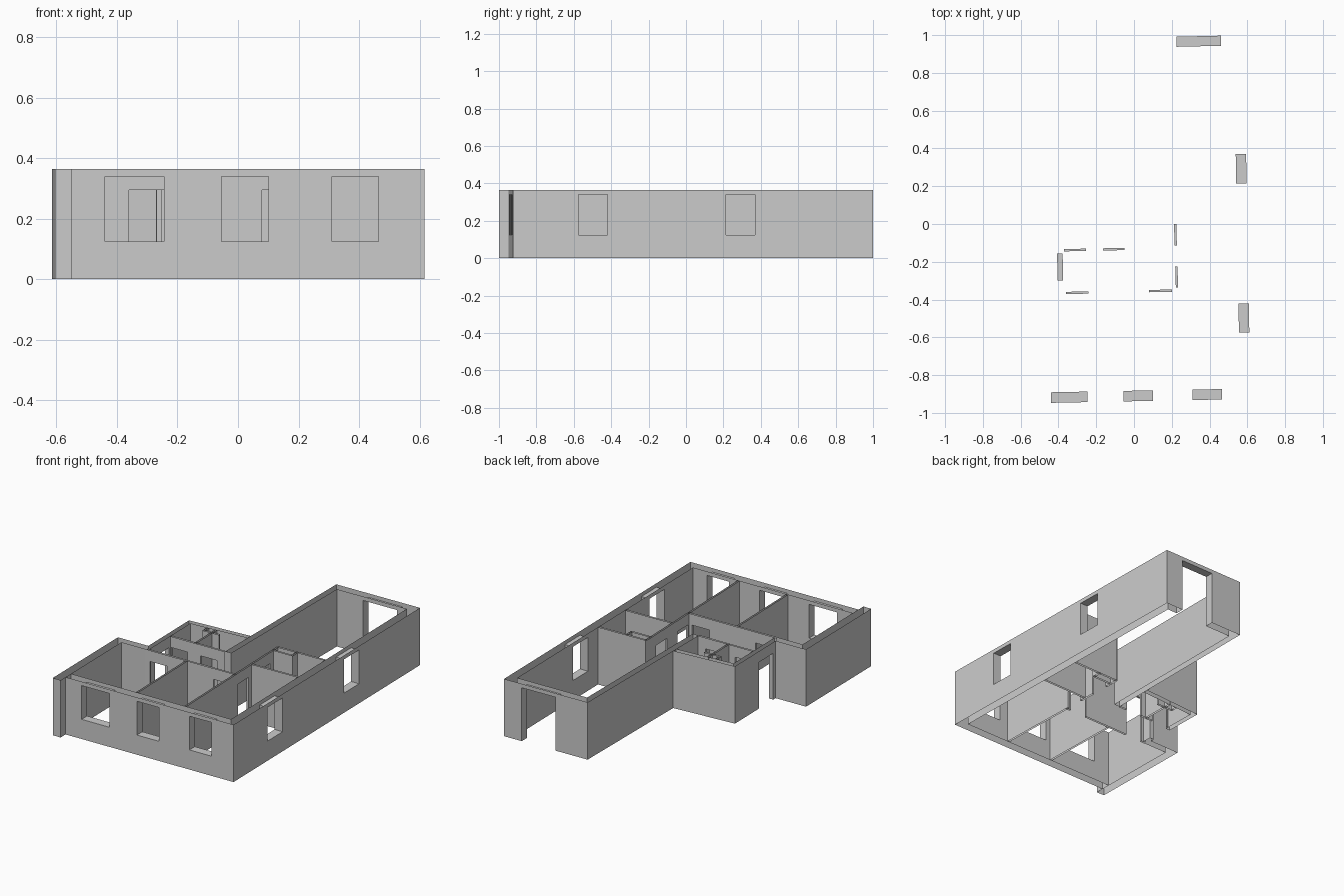
import bpy
import bmesh
from mathutils import Vector

cube = bpy.data.objects.get("Cube")
if cube:
    bpy.data.objects.remove(cube, do_unlink=True)

HEIGHT = 0.365
SILL, HEAD, DOOR = 0.125, 0.34, 0.295

plaster = bpy.data.materials.new("plaster_grey")
plaster.use_nodes = True
GREY = (0.6, 0.6, 0.6, 1)
plaster.diffuse_color = GREY
plaster.node_tree.nodes["Principled BSDF"].inputs["Base Color"].default_value = GREY


def quad(bm, corners, facing):
    """Add a quad turned towards the given direction."""
    face = bm.faces.new([bm.verts.new(c) for c in corners])
    face.normal_update()
    if face.normal.dot(facing) < 0:
        face.normal_flip()


def wall(name, side_a, side_b, openings=(), caps=(False, False)):
    """Hollow wall between two plan lines; openings are (from, to, bottom, top)
    along the wall's main axis. Top and bottom stay open."""
    a = [Vector(p) for p in side_a]
    b = [Vector(p) for p in side_b]
    run = a[1] - a[0]
    axis = 0 if abs(run.x) > abs(run.y) else 1

    def at(line, c):
        t = (c - line[0][axis]) / (line[1][axis] - line[0][axis])
        return line[0].lerp(line[1], t)

    def up(p, z):
        return Vector((p.x, p.y, z))

    sign = 1 if run[axis] > 0 else -1
    holes = sorted(openings, key=lambda h: sign * h[0])
    holes = [(h[0], h[1], h[2], h[3]) if sign * (h[1] - h[0]) > 0
             else (h[1], h[0], h[2], h[3]) for h in holes]
    bm = bmesh.new()
    across = (a[0] + a[1] - b[0] - b[1]).to_3d()
    along = run.to_3d()
    z_axis = Vector((0, 0, 1))

    for line, facing in ((a, across), (b, -across)):
        def panel(p, q, z0, z1):
            if z1 - z0 > 0.001:
                quad(bm, (up(p, z0), up(q, z0), up(q, z1), up(p, z1)), facing)
        start = line[0]
        for c0, c1, z0, z1 in holes:
            p, q = at(line, c0), at(line, c1)
            panel(start, p, 0, HEIGHT)
            panel(p, q, 0, z0)
            panel(p, q, z1, HEIGHT)
            start = q
        panel(start, line[1], 0, HEIGHT)

    # Reveals around each opening
    for c0, c1, z0, z1 in holes:
        for c, facing in ((c0, along), (c1, -along)):
            p, q = at(a, c), at(b, c)
            quad(bm, (up(p, z0), up(q, z0), up(q, z1), up(p, z1)), facing)
        plan = (at(a, c0), at(a, c1), at(b, c1), at(b, c0))
        quad(bm, [up(p, z1) for p in plan], -z_axis)
        if z0 > 0:
            quad(bm, [up(p, z0) for p in plan], z_axis)

    # Free ends
    for i, facing in ((0, -along), (1, along)):
        if caps[i]:
            quad(bm, (up(a[i], 0), up(b[i], 0), up(b[i], HEIGHT), up(a[i], HEIGHT)), facing)

    bmesh.ops.remove_doubles(bm, verts=bm.verts, dist=0.0001)
    mesh = bpy.data.meshes.new(name)
    bm.to_mesh(mesh)
    bm.free()
    mesh.materials.append(plaster)
    bpy.context.collection.objects.link(bpy.data.objects.new(name, mesh))


def partition(name, p, q, openings=(), caps=(False, False), thick=0.012):
    """Thin inner wall around a centre line."""
    p, q = Vector(p), Vector(q)
    side = (q - p).orthogonal().normalized() * thick / 2
    wall(name, (p + side, q + side), (p - side, q - side), openings, caps)


def window(c0, c1):
    return (c0, c1, SILL, HEAD)


def door(c0, c1, top=DOOR):
    return (c0, c1, 0, top)


# Outer walls
wall("front_wall", ((-0.55, -0.949), (0.617, -0.926)), ((-0.55, -0.893), (0.561, -0.872)),
     [window(-0.44, -0.245), window(-0.055, 0.1), window(0.31, 0.465)])
wall("right_wall", ((0.617, -0.926), (0.582, 1.0)), ((0.561, -0.872), (0.528, 0.945)),
     [window(-0.575, -0.42), window(0.215, 0.37)])
wall("back_wall", ((0.582, 1.0), (0.003, 0.986)), ((0.528, 0.945), (0.043, 0.934)),
     [door(0.225, 0.46, HEAD)])
wall("wing_left_wall", ((0.003, 0.986), (0.003, -0.13)), ((0.043, 0.934), (0.043, -0.13)),
     caps=(False, True))
wall("bathroom_back_wall", ((0.003, 0.125), (-0.412, 0.095)), ((0.003, 0.095), (-0.382, 0.067)))
wall("entrance_wall", ((-0.412, 0.095), (-0.404, -0.325)), ((-0.382, 0.067), (-0.374, -0.358)),
     [door(-0.3, -0.155)])
wall("left_room_back_wall", ((-0.404, -0.325), (-0.615, -0.33)), ((-0.374, -0.37), (-0.56, -0.373)))
wall("left_wall", ((-0.615, -0.33), (-0.605, -1.0)), ((-0.56, -0.373), (-0.55, -1.0)),
     caps=(False, True))

# Corridor and bedroom partitions
partition("corridor_front_partition", (-0.39, -0.366), (0.23, -0.352),
          [door(-0.36, -0.24), door(0.08, 0.2)])
partition("corridor_back_partition", (-0.376, -0.139), (0.003, -0.131),
          [door(-0.37, -0.255), door(-0.165, -0.05)])
partition("bedroom_partition", (-0.094, -0.885), (-0.107, -0.366))
partition("long_partition", (0.243, -0.878), (0.215, 0.097),
          [door(-0.335, -0.225), door(-0.115, 0)])

# Right-hand rooms and closet
partition("right_room_front_partition", (0.229, -0.185), (0.546, -0.175))
partition("right_room_back_partition", (0.215, 0.094), (0.543, 0.104), caps=(True, False))
partition("closet_front", (0.217, 0.043), (0.357, 0.046), caps=(False, True))
partition("closet_side", (0.351, 0.046), (0.35, 0.098))

# Bathroom divider and service shaft
partition("bathroom_divider", (-0.205, -0.135), (-0.21, 0.08))
partition("shaft_front", (-0.27, 0.033), (-0.155, 0.037), caps=(True, True))
partition("shaft_side", (-0.264, 0.035), (-0.265, 0.076))
